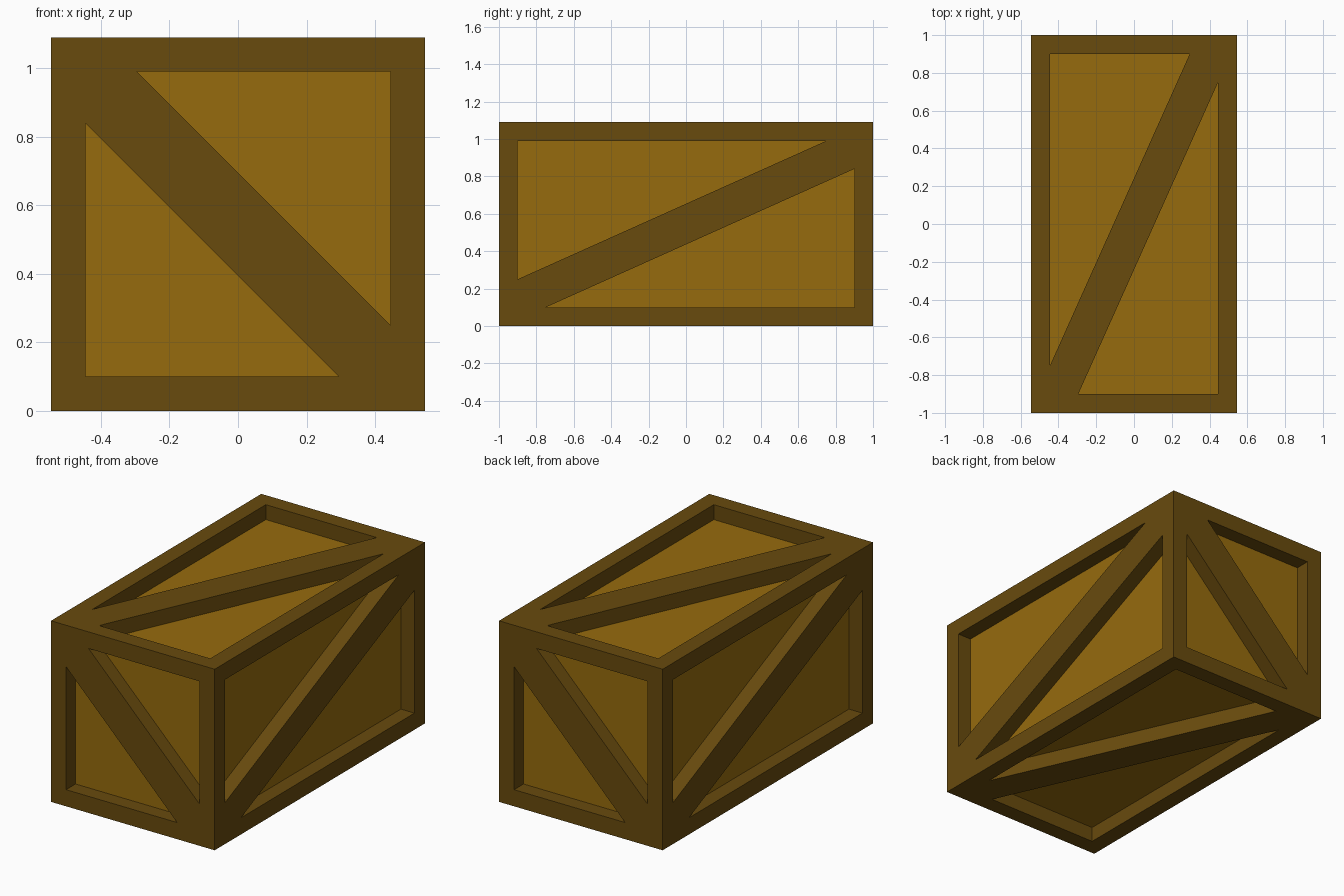
import bpy, bmesh
from mathutils import Vector

if "Cube" in bpy.data.objects:
    bpy.data.objects.remove(bpy.data.objects["Cube"])

HALF = Vector((0.545, 1.0, 0.545))    # crate half size
MID = Vector((0, 0, 0.545))           # crate centre
RIM, DEPTH, BRACE = 0.10, 0.09, 0.15  # frame width, recess depth, brace offset


def material(name, rgb):
    m = bpy.data.materials.new(name)
    m.diffuse_color = (*rgb, 1)
    m.use_nodes = True
    m.node_tree.nodes["Principled BSDF"].inputs["Base Color"].default_value = m.diffuse_color
    return m


def add_object(name, bm, *mats):
    mesh = bpy.data.meshes.new(name)
    bmesh.ops.recalc_face_normals(bm, faces=bm.faces[:])
    bm.to_mesh(mesh)
    bm.free()
    for m in mats:
        mesh.materials.append(m)
    obj = bpy.data.objects.new(name, mesh)
    bpy.context.collection.objects.link(obj)
    return obj


dark_wood = material("dark wood", (0.138, 0.069, 0.004))
light_wood = material("light wood", (0.305, 0.147, 0.004))

# Solid crate block
bm = bmesh.new()
bmesh.ops.create_cube(bm, size=1)
for v in bm.verts:
    v.co = Vector(2 * c * h for c, h in zip(v.co, HALF)) + MID
crate = add_object("crate", bm, dark_wood, light_wood)

# Two triangular recesses per side; the brace between runs from (-u,-v) to (+u,+v)
X, Y, Z = Vector((1, 0, 0)), Vector((0, 1, 0)), Vector((0, 0, 1))
SIDES = [(-Y, -X, Z), (Y, X, Z), (X, Y, Z), (-X, -Y, Z), (Z, X, Y), (-Z, -X, Y)]


def extent(axis):
    return sum(abs(a) * h for a, h in zip(axis, HALF))


bm = bmesh.new()
for n, u, v in SIDES:
    a, b = extent(u) - RIM, extent(v) - RIM
    for s in (1, -1):
        corners = [(-a, b), (a - BRACE, b), (-a, BRACE - b)]
        floor = MID + n * (extent(n) - DEPTH)
        face = bm.faces.new([bm.verts.new(floor + s * (p * u + q * v)) for p, q in corners])
        ext = bmesh.ops.extrude_face_region(bm, geom=[face], use_keep_orig=True)
        top = [e for e in ext["geom"] if isinstance(e, bmesh.types.BMVert)]
        bmesh.ops.translate(bm, verts=top, vec=n * (DEPTH + 0.05))
cutter = add_object("recess_cutter", bm, dark_wood)
cutter.hide_render = True

# Cut the recesses and bake the result
mod = crate.modifiers.new("recesses", 'BOOLEAN')
mod.operation, mod.solver, mod.object = 'DIFFERENCE', 'EXACT', cutter
dg = bpy.context.evaluated_depsgraph_get()
baked = bpy.data.meshes.new_from_object(crate.evaluated_get(dg))
crate.modifiers.clear()
crate.data = baked
bpy.data.objects.remove(cutter)

# Recess floors are the light panels, everything else is dark frame
baked.materials.clear()
baked.materials.append(dark_wood)
baked.materials.append(light_wood)
for f in baked.polygons:
    dist = (f.center - MID).dot(f.normal)
    is_floor = abs(dist - (extent(f.normal) - DEPTH)) < 0.003 and max(map(abs, f.normal)) > 0.999
    f.material_index = int(is_floor)
    f.use_smooth = False
